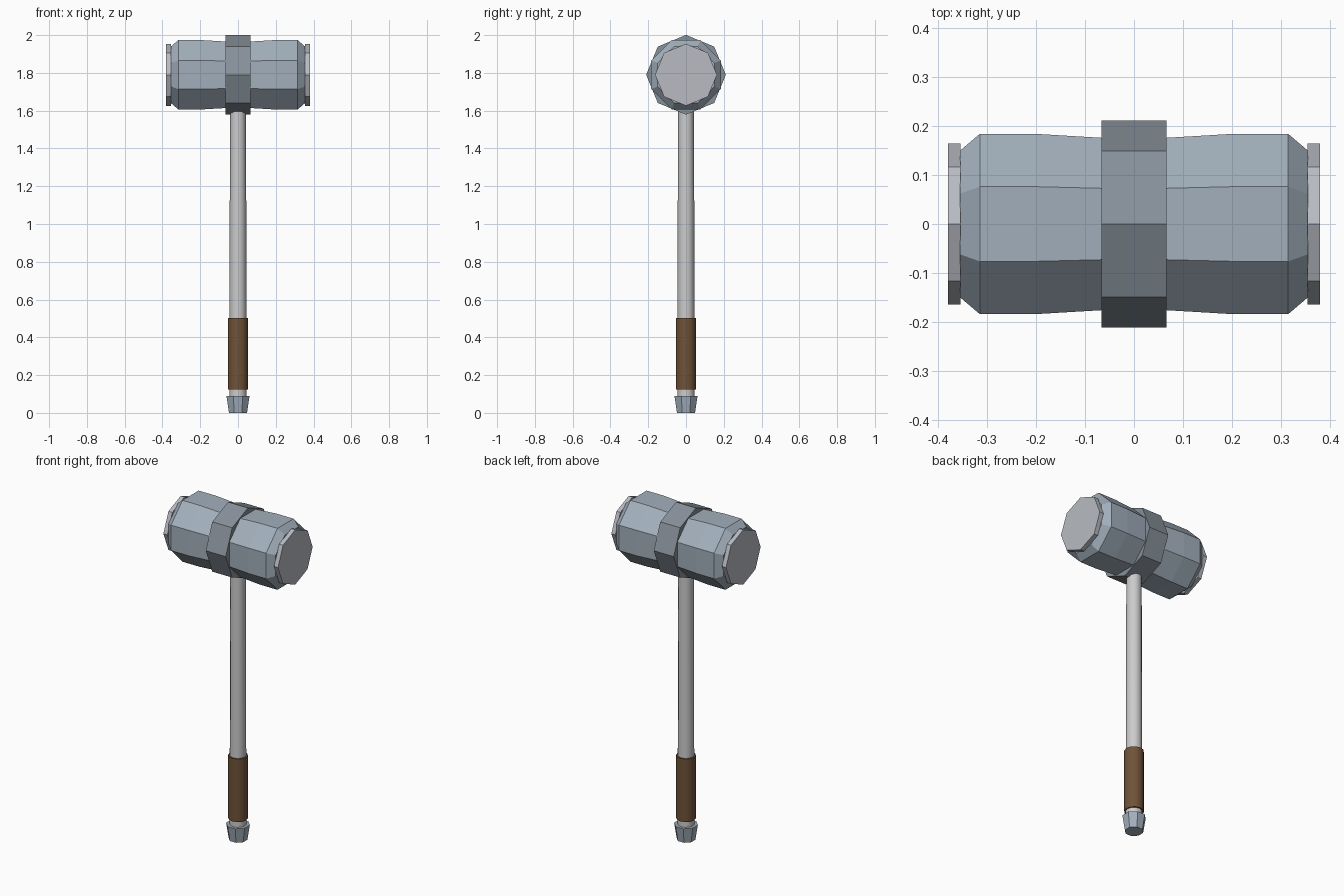
import bpy, bmesh
from math import pi, cos, sin

if "Cube" in bpy.data.objects:
    bpy.data.objects.remove(bpy.data.objects["Cube"])

HEAD_Z = 1.79


def material(name, rgb):
    m = bpy.data.materials.new(name)
    m.diffuse_color = (*rgb, 1)
    m.use_nodes = True
    m.node_tree.nodes["Principled BSDF"].inputs["Base Color"].default_value = m.diffuse_color
    return m


def lathe(name, profile, sides, axis='Z', origin=(0, 0, 0), flat=False, smooth=False, mat=None):
    """Rings of (position along axis, radius); flat turns a face, not a corner, to the axes
    and treats the radius as the distance to the flat face."""
    bm = bmesh.new()
    offset = pi / sides if flat else 0
    scale = 1 / cos(pi / sides) if flat else 1
    rings = []
    for t, r in profile:
        ring = []
        for i in range(sides):
            a = 2 * pi * i / sides + offset
            u, v = r * scale * cos(a), r * scale * sin(a)
            ring.append(bm.verts.new((t, u, v) if axis == 'X' else (u, v, t)))
        rings.append(ring)
    for a, b in zip(rings, rings[1:]):
        for i in range(sides):
            j = (i + 1) % sides
            bm.faces.new((a[i], a[j], b[j], b[i]))
    bm.faces.new(rings[0])
    bm.faces.new(rings[-1])
    bmesh.ops.recalc_face_normals(bm, faces=bm.faces)
    mesh = bpy.data.meshes.new(name)
    bm.to_mesh(mesh)
    bm.free()
    ob = bpy.data.objects.new(name, mesh)
    bpy.context.collection.objects.link(ob)
    ob.location = origin
    if mat:
        mesh.materials.append(mat)
    if smooth:
        bpy.ops.object.select_all(action='DESELECT')
        ob.select_set(True)
        bpy.context.view_layer.objects.active = ob
        bpy.ops.object.shade_smooth_by_angle(angle=pi / 4)
    return ob


steel = material("blue_steel", (0.36, 0.43, 0.50))
dark = material("dark_steel", (0.24, 0.28, 0.32))
pale = material("worn_steel", (0.48, 0.50, 0.54))
leather = material("brown_leather", (0.16, 0.085, 0.04))
centre = (0, 0, HEAD_Z)

# Hammer head: slightly waisted octagonal barrel with bevelled ends
half = [(0.065, 0.176), (0.20, 0.184), (0.315, 0.184), (0.355, 0.15)]
barrel = [(-x, r) for x, r in reversed(half)] + half
lathe("hammer_head", barrel, 8, 'X', centre, flat=True, mat=steel)

# Central band, corners pointing up
lathe("head_band", [(-0.066, 0.211), (0.066, 0.211)], 8, 'X', centre, mat=dark)

# Striking plates on both ends
for side, label in ((-1, "left"), (1, "right")):
    lathe(label + "_striking_plate", [(side * 0.354, 0.164), (side * 0.38, 0.164)],
          8, 'X', centre, mat=pale)

# Shaft
lathe("shaft", [(0.05, 0.046), (1.02, 0.044), (1.66, 0.042)], 12, smooth=True)

# Leather grip
lathe("grip", [(0.125, 0.054), (0.503, 0.054)], 12, smooth=True, mat=leather)

# Tapered pommel
lathe("pommel", [(0, 0.048), (0.09, 0.061)], 8, flat=True, mat=steel)
